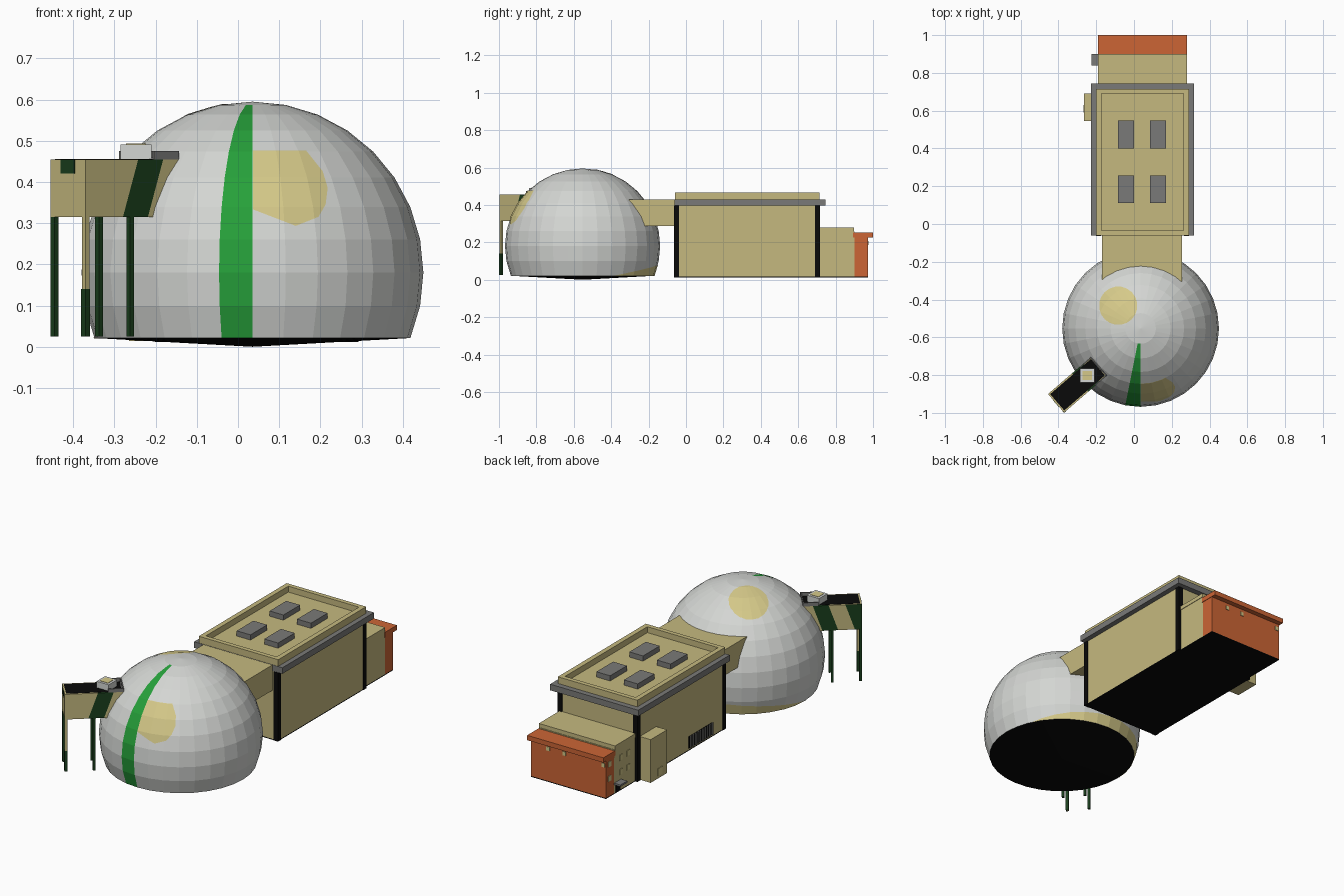
import bpy, bmesh, math
from mathutils import Vector, Matrix

if "Cube" in bpy.data.objects:
    bpy.data.objects.remove(bpy.data.objects["Cube"])


def material(name, r, g, b):
    lin = [((c / 255 + 0.055) / 1.055) ** 2.4 if c > 10 else c / 255 / 12.92 for c in (r, g, b)]
    m = bpy.data.materials.new(name)
    m.diffuse_color = (*lin, 1)
    m.use_nodes = True
    m.node_tree.nodes["Principled BSDF"].inputs["Base Color"].default_value = m.diffuse_color
    return m


WHITE = material("dome white", 212, 214, 211)
CREAM = material("patch cream", 213, 201, 137)
TAN = material("wall tan", 197, 185, 127)
GREEN = material("stripe green", 38, 160, 58)
GREY = material("trim grey", 122, 122, 120)
BLACK = material("black", 9, 9, 9)
ORANGE = material("orange", 204, 101, 53)
CAMO = material("camouflage green", 26, 62, 28)


def finish(name, bm, *mats):
    me = bpy.data.meshes.new(name)
    bm.to_mesh(me)
    bm.free()
    for m in mats:
        me.materials.append(m)
    ob = bpy.data.objects.new(name, me)
    bpy.context.collection.objects.link(ob)
    return ob


def cube_bm(x, y, z):
    bm = bmesh.new()
    bmesh.ops.create_cube(bm, size=1)
    for v in bm.verts:
        v.co = [r[0] if c < 0 else r[1] for c, r in zip(v.co, (x, y, z))]
    return bm


def box(name, x, y, z, mat):
    return finish(name, cube_bm(x, y, z), mat)


# ---- dome: faceted sphere, cut low, with one green segment and a shallow black base
C, R = Vector((0.035, -0.553, 0.18)), 0.415


def dome_bm():
    bm = bmesh.new()
    bmesh.ops.create_uvsphere(bm, u_segments=32, v_segments=16, radius=R)
    bmesh.ops.delete(bm, geom=[v for v in bm.verts if v.co.z < -0.4 * R], context='VERTS')
    bmesh.ops.translate(bm, verts=bm.verts, vec=C)
    return bm


bm = dome_bm()
for f in bm.faces:
    d = f.calc_center_median() - C
    a = math.degrees(math.atan2(d.y, d.x))
    if -101.25 < a < -90 and len(f.verts) == 4:
        f.material_index = 1
rim = [e for e in bm.edges if e.is_boundary]
tip = bm.verts.new((C.x, C.y, 0))
for e in rim:
    bm.faces.new((*e.verts, tip)).material_index = 2
bmesh.ops.recalc_face_normals(bm, faces=bm.faces)
finish("dome", bm, WHITE, GREEN, BLACK)


def dome_patch(name, planes):
    """Thin cream skin: the part of the dome inside all (point, outward normal) planes."""
    bm = dome_bm()
    for co, no in planes:
        bmesh.ops.bisect_plane(bm, geom=bm.verts[:] + bm.edges[:] + bm.faces[:],
                               plane_co=co, plane_no=no, clear_outer=True)
    for v in bm.verts:
        v.co = C + (v.co - C) * 1.004
    finish(name, bm, CREAM)


# round patch on top
ring = [Vector((math.cos(i * math.tau / 20), math.sin(i * math.tau / 20), 0)) for i in range(20)]
dome_patch("top_patch", [(Vector((-0.083, -0.433, 0)) + n * 0.1, n) for n in ring]
           + [(Vector((0, 0, 0.3)), Vector((0, 0, -1)))])
# front patch, outline in x and z, clockwise
outline = [(0.036, 0.475), (0.165, 0.475), (0.205, 0.425), (0.217, 0.385),
           (0.212, 0.345), (0.195, 0.315), (0.14, 0.293), (0.036, 0.333)]
planes = [(C, Vector((0, 1, 0)))]
for (x0, z0), (x1, z1) in zip(outline, outline[1:] + outline[:1]):
    planes.append((Vector((x0, 0, z0)), Vector((z0 - z1, 0, x1 - x0))))
dome_patch("front_patch", planes)
# low patch around the back
az = math.radians(103)
out = Vector((math.cos(az), math.sin(az), 0))
dome_patch("rear_patch", [(C + out * 0.075 - Vector((0, 0, 0.16)), Vector((0, 0, 1)) - out * 0.19)])

# ---- main hall
box("connector", (-0.17, 0.255), (-0.305, -0.05), (0.287, 0.429), TAN)
box("hall_walls", (-0.198, 0.288), (-0.06, 0.713), (0.016, 0.4), TAN)
box("hall_base", (-0.198, 0.288), (-0.06, 0.713), (0.011, 0.016), BLACK)
box("roof_trim", (-0.227, 0.317), (-0.062, 0.745), (0.396, 0.43), GREY)
box("roof_deck", (-0.2, 0.29), (-0.06, 0.715), (0.43, 0.434), TAN)
for i, x in enumerate((-0.202, 0.264)):
    for j, y in enumerate((-0.064, 0.69)):
        box(f"corner_pillar_{i}{j}", (x, x + 0.028), (y, y + 0.027), (0.012, 0.396), BLACK)
for side, x in (("left", -0.2), ("right", 0.263)):
    box(f"parapet_{side}", (x, x + 0.027), (-0.06, 0.715), (0.43, 0.467), TAN)
for side, y in (("front", -0.06), ("rear", 0.69)):
    box(f"parapet_{side}", (-0.173, 0.263), (y, y + 0.025), (0.43, 0.467), TAN)
for i, x in enumerate((-0.085, 0.085)):
    for j, y in enumerate((0.11, 0.4)):
        box(f"roof_unit_{i}{j}", (x, x + 0.085), (y, y + 0.147), (0.434, 0.463), GREY)

# side bay and vent on the left wall
box("side_bay", (-0.265, -0.19), (0.545, 0.69), (0.014, 0.255), TAN)
box("side_bay_hatch", (-0.268, -0.265), (0.59, 0.63), (0.03, 0.07), CREAM)
box("vent_panel", (-0.202, -0.198), (0.05, 0.26), (0.025, 0.09), BLACK)
for i in range(10):
    y = 0.052 + i * 0.021
    box(f"vent_bar_{i}", (-0.206, -0.2), (y, y + 0.011), (0.025, 0.09), GREY)

# ---- rear annex and orange end block
box("annex_walls", (-0.187, 0.277), (0.7, 0.9), (0.016, 0.257), TAN)
box("annex_roof", (-0.19, 0.28), (0.7, 0.897), (0.257, 0.279), TAN)
box("orange_block", (-0.187, 0.277), (0.898, 0.972), (0.016, 0.225), ORANGE)
box("orange_roof", (-0.19, 0.28), (0.894, 1.0), (0.225, 0.252), ORANGE)
box("annex_base", (-0.187, 0.277), (0.713, 0.972), (0.011, 0.016), BLACK)
for i, y in enumerate((0.765, 0.83, 0.93)):
    for j, z in enumerate((0.1, 0.18)):
        box(f"side_window_{i}{j}", (-0.19, -0.187), (y, y + 0.025), (z, z + 0.03), CREAM)
for i, x in enumerate((-0.17, 0.07, 0.17)):
    box(f"rear_window_{i}", (x - 0.01, x + 0.01), (0.972, 0.975), (0.185, 0.207), CREAM)
box("door_canopy", (-0.226, -0.187), (0.84, 0.9), (0.062, 0.072), GREY)
box("door", (-0.19, -0.187), (0.85, 0.89), (0.016, 0.06), BLACK)

# ---- camouflaged lookout tower, built along its own axis then turned
place = Matrix.Translation((-0.455, -0.9, 0)) @ Matrix.Rotation(math.radians(40.8), 4, 'Z')
Z0, Z1, W = 0.315, 0.455, 0.13
tower = []
bm = cube_bm((0, 0.3), (-W, 0), (Z0, Z1))
slant = Vector((1, 0, -0.35))
for s in (0.035, 0.12, 0.2):
    bmesh.ops.bisect_plane(bm, geom=bm.verts[:] + bm.edges[:] + bm.faces[:],
                           plane_co=(s, 0, Z0), plane_no=slant)
for f in bm.faces:
    c = f.calc_center_median()
    s = (c - Vector((0, 0, Z0))).dot(slant)
    far_side = c.y > -0.01
    if 0.12 < s < 0.2 or (far_side and s < 0.035):
        f.material_index = 1
tower.append(finish("lookout_cabin", bm, TAN, CAMO))
tower.append(box("cabin_floor", (0.008, 0.292), (-W + 0.008, -0.008), (Z1 - 0.01, Z1 + 0.001), BLACK))
tower.append(box("cabin_spot", (-0.002, 0), (-0.09, -0.04), (0.42, Z1), CAMO))
for i, s in enumerate((0, 0.143)):
    for j, y in enumerate((-W, -0.014)):
        near = i == 0 and j == 0
        tower.append(box(f"tower_leg_{i}{j}", (s, s + 0.013), (y, y + 0.014), (0.025, Z0),
                         TAN if near else CAMO))
        if near:
            tower.append(box("tower_leg_foot", (s - 0.001, s + 0.014), (y - 0.001, y + 0.015),
                             (0.025, 0.14), CAMO))
for i, y in enumerate((-W, -0.006)):
    tower.append(box(f"cabin_rail_{i}", (0.22, 0.3), (y, y + 0.006), (Z1, 0.475), GREY))
tower.append(box("cabin_end_rail", (0.294, 0.3), (-W, 0), (Z1, 0.475), GREY))
for ob in tower:
    ob.data.transform(place)

# small sensor box on the cabin
box("sensor_box", (-0.285, -0.21), (-0.84, -0.765), (0.456, 0.491), WHITE)
box("sensor_top", (-0.272, -0.223), (-0.827, -0.778), (0.491, 0.493), CREAM)
